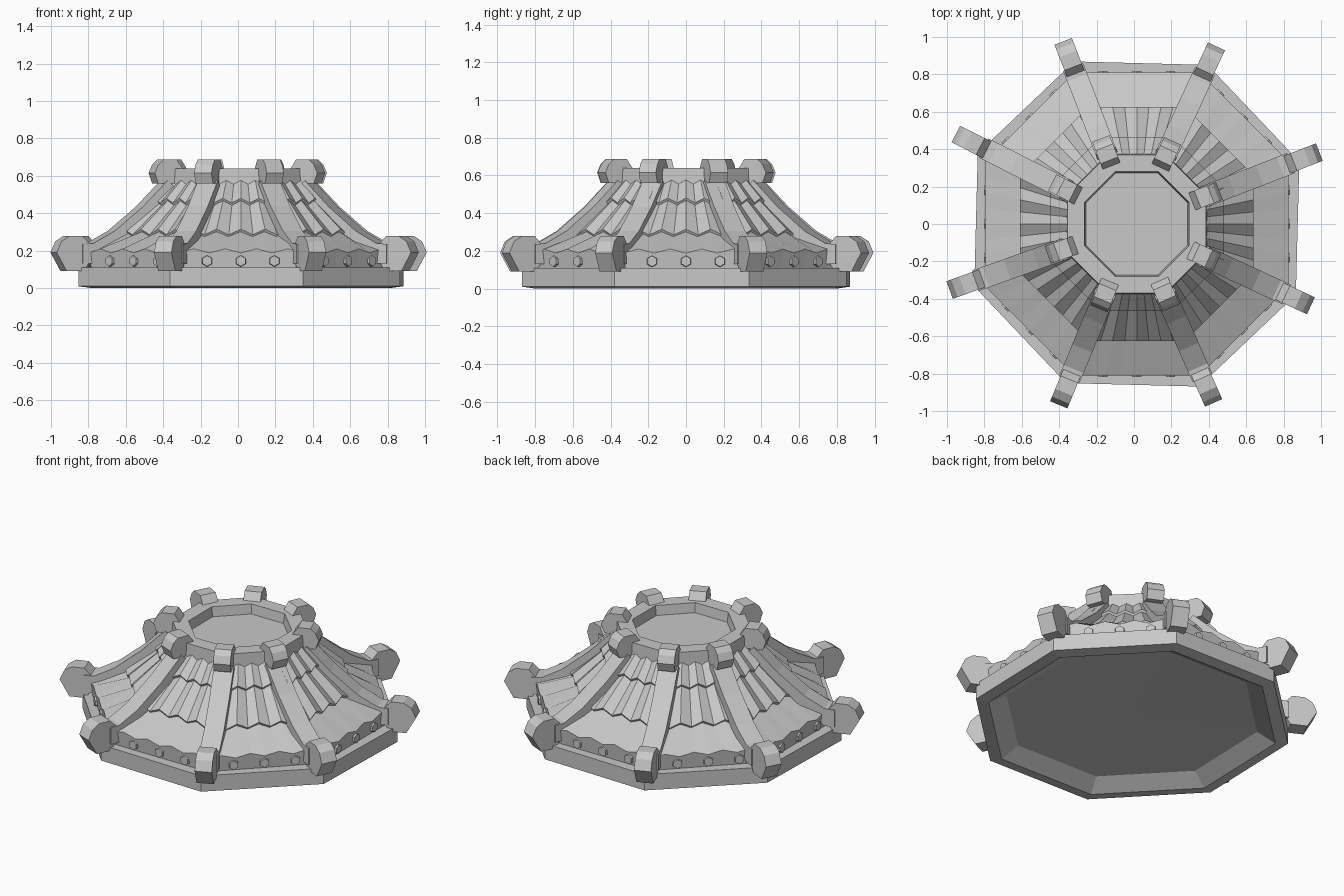
import bpy, bmesh, math
from mathutils import Matrix, Vector

if "Cube" in bpy.data.objects:
    bpy.data.objects.remove(bpy.data.objects["Cube"])

T = math.tan(math.pi / 8)
C = math.cos(math.pi / 8)
CENTRE = Vector((0.015, 0, 0))

grey = bpy.data.materials.new("stone grey")
grey.diffuse_color = (0.58, 0.58, 0.58, 1)
grey.use_nodes = True
grey.node_tree.nodes["Principled BSDF"].inputs["Base Color"].default_value = grey.diffuse_color


def finish(name, bm):
    bmesh.ops.recalc_face_normals(bm, faces=bm.faces)
    me = bpy.data.meshes.new(name)
    bm.to_mesh(me)
    bm.free()
    me.materials.append(grey)
    ob = bpy.data.objects.new(name, me)
    bpy.context.collection.objects.link(ob)
    return ob


def octagon_lathe(name, profile, turn=0.0):
    """Sweep an (apothem, z) profile round an octagon; zero apothem makes a point."""
    bm = bmesh.new()
    rings = []
    for a, z in profile:
        n = 1 if a == 0 else 8
        rings.append([bm.verts.new(CENTRE + Vector((
            a / C * math.cos(math.radians(22.5 + 45 * k + turn)),
            a / C * math.sin(math.radians(22.5 + 45 * k + turn)), z))) for k in range(n)])
    for lo, hi in zip(rings, rings[1:]):
        for k in range(8):
            quad = [lo[k % len(lo)], lo[(k + 1) % len(lo)],
                    hi[(k + 1) % len(hi)], hi[k % len(hi)]]
            bm.faces.new(list(dict.fromkeys(quad)))
    return finish(name, bm)


def add_prism(bm, profile, width, matrix):
    """Extrude an (r, z) outline sideways."""
    sides = [[bm.verts.new(matrix @ Vector((r, s * width / 2, z))) for r, z in profile]
             for s in (-1, 1)]
    n = len(profile)
    bm.faces.new(sides[0])
    bm.faces.new(sides[1][::-1])
    for i in range(n):
        bm.faces.new((sides[0][i], sides[1][i], sides[1][(i + 1) % n], sides[0][(i + 1) % n]))


# Base plinth with a sloped inner rim and a recessed underside
octagon_lathe("base_plinth", [(0, 0.075), (0.69, 0.06), (0.79, 0.0), (0.86, 0.01),
                              (0.86, 0.11), (0, 0.11)], -1.5)

# Crown ring with a sunken floor
octagon_lathe("crown_ring", [(0, 0.53), (0.355, 0.53), (0.375, 0.55), (0.37, 0.64),
                             (0.28, 0.64), (0.272, 0.58), (0, 0.58)])

# Folded roof tiles: three overlapping tiers per side
# Each tier edge is (apothem, valley height, ridge lift)
TIERS = [((0.81, 0.21, -0.022), (0.61, 0.28, 0.025)),
         ((0.625, 0.285, 0.03), (0.45, 0.45, 0.025)),
         ((0.465, 0.455, 0.025), (0.365, 0.565, 0.02))]
COLS = range(-4, 5)
tiles = bmesh.new()
studs = bmesh.new()
for side in range(8):
    m = Matrix.Translation(CENTRE) @ Matrix.Rotation(math.radians(45 * side), 4, 'Z')

    def row(a, z, lift):
        return [tiles.verts.new(m @ Vector((a, j / 4 * a * T, z + (lift if j % 2 == 0 else 0))))
                for j in COLS]

    def strip(lo, hi):
        for i in range(8):
            tiles.faces.new((lo[i], lo[i + 1], hi[i + 1], hi[i]))

    for n, (low, high) in enumerate(TIERS):
        bottom = row(*low)
        strip(bottom, row(*high))
        # Eave wall under the first tier, thin lips under the others
        strip(row(0.80, 0.10, 0) if n == 0 else row(low[0] - 0.008, low[1] - 0.015, low[2]),
              bottom)

    # Hexagonal studs along the eave wall
    for y in (-0.18, 0, 0.18):
        bmesh.ops.create_cone(studs, cap_ends=True, segments=6, radius1=0.034, radius2=0.028,
                              depth=0.03, matrix=m @ Matrix.Translation((0.803, y, 0.145))
                              @ Matrix.Rotation(math.pi / 2, 4, 'Y')
                              @ Matrix.Rotation(math.pi / 6, 4, 'Z'))
finish("roof_tiles", tiles)
finish("eave_studs", studs)

# Hip beams with faceted knobs at both ends, each set slightly out of true
BEAM = [(0.90, 0.235), (0.84, 0.24), (0.72, 0.305), (0.56, 0.435), (0.42, 0.575),
        (0.38, 0.54), (0.52, 0.40), (0.68, 0.25), (0.84, 0.13), (0.90, 0.13)]
LOW_KNOB = [(1.047, 0.19), (1.02, 0.25), (0.975, 0.278), (0.90, 0.278),
            (0.85, 0.225), (0.845, 0.17), (0.89, 0.09), (0.99, 0.09)]
TOP_KNOB = [(0.485, 0.615), (0.465, 0.66), (0.435, 0.687), (0.36, 0.687),
            (0.325, 0.635), (0.36, 0.56), (0.465, 0.56)]
TURN = [-1.3, -2.4, -1.3, -4.3, -2.8, -0.1, 1.5, -2.3]
SHIFT = [0.016, 0, 0, 0.02, 0, 0, 0, -0.005]
beams, low, top = bmesh.new(), bmesh.new(), bmesh.new()
for k, (t, s) in enumerate(zip(TURN, SHIFT)):
    m = Matrix.Rotation(math.radians(22.5 + 45 * k + t), 4, 'Z')
    add_prism(beams, BEAM, 0.115, m)
    add_prism(low, LOW_KNOB, 0.1, m @ Matrix.Translation((s, 0, 0)))
    add_prism(top, TOP_KNOB, 0.1, m @ Matrix.Translation((0.005, 0, 0)))
finish("hip_beams", beams)
finish("lower_knobs", low)
finish("upper_knobs", top)
